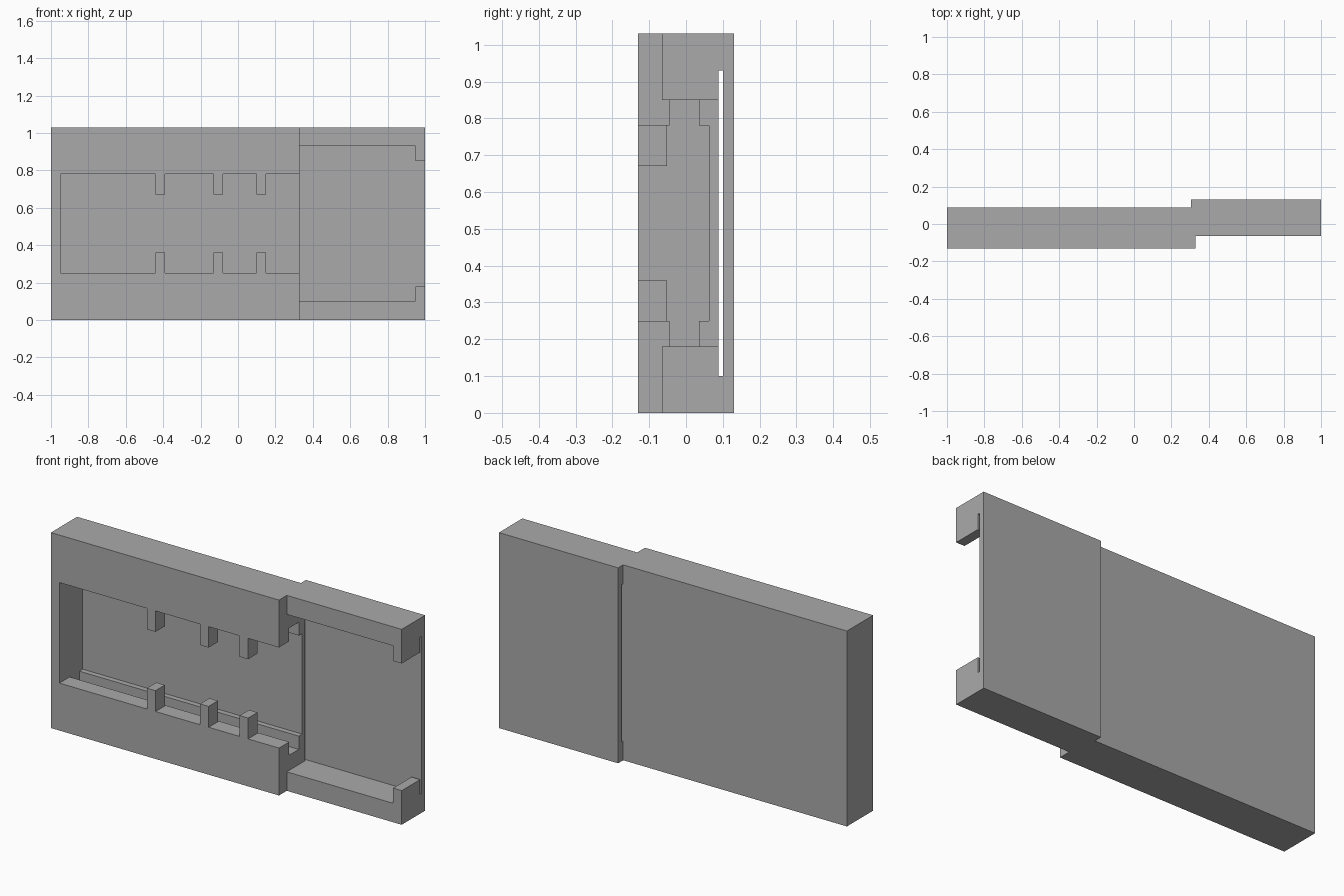
import bpy
import bmesh

if "Cube" in bpy.data.objects:
    bpy.data.objects.remove(bpy.data.objects["Cube"])

H = 1.03                      # overall height
Z1, Z2 = 0.25, 0.78           # window edges
S1, S2 = 0.18, 0.85           # wide slot edges
T1, T2 = 0.10, 0.93           # tray edges
BACK = 0.088                  # back of the main block
FLOOR = 0.10                  # tray floor depth

grey = bpy.data.materials.new("grey")
grey.diffuse_color = (0.4, 0.4, 0.4, 1)
grey.use_nodes = True
grey.node_tree.nodes["Principled BSDF"].inputs["Base Color"].default_value = grey.diffuse_color


def box(name, x, y, z):
    """Axis-aligned box from (min, max) pairs."""
    bm = bmesh.new()
    bmesh.ops.create_cube(bm, size=1)
    for v in bm.verts:
        v.co = [r[0] if c < 0 else r[1] for c, r in zip(v.co, (x, y, z))]
    mesh = bpy.data.meshes.new(name)
    bm.to_mesh(mesh)
    bm.free()
    mesh.materials.append(grey)
    obj = bpy.data.objects.new(name, mesh)
    bpy.context.collection.objects.link(obj)
    return obj


def combine(target, other, operation):
    """Apply a boolean and discard the helper."""
    mod = target.modifiers.new("bool", 'BOOLEAN')
    mod.operation, mod.solver, mod.object = operation, 'EXACT', other
    bpy.context.view_layer.objects.active = target
    bpy.ops.object.modifier_apply(modifier=mod.name)
    bpy.data.objects.remove(other)


# Main block and the stepped-back tray at its right end
body = box("housing", (-1, 0.33), (-0.13, BACK), (0, H))
combine(body, box("tray", (0.305, 1), (-0.065, 0.13), (0, H)), 'UNION')

# Cavities: window, wide slot, recessed floor, tray, end mouth, thin back slot
cuts = [
    ((-0.95, 0.4), (-0.2, 0.063), (Z1, Z2)),
    ((-0.95, 0.4), (-0.045, 0.035), (S1, S2)),
    ((0.33, 0.95), (-0.2, FLOOR), (T1, T2)),
    ((0.33, 1.1), (-0.2, FLOOR), (S1, S2)),
    ((0.25, 1.1), (BACK, FLOOR), (T1, T2)),
]
for c in cuts:
    combine(body, box("cutter", *c), 'DIFFERENCE')

# Three pairs of teeth along the window
for x in (-0.44, -0.13, 0.10):
    for z in ((Z1, 0.36), (0.67, Z2)):
        box("tooth", (x, x + 0.05), (-0.13, -0.052), z)
